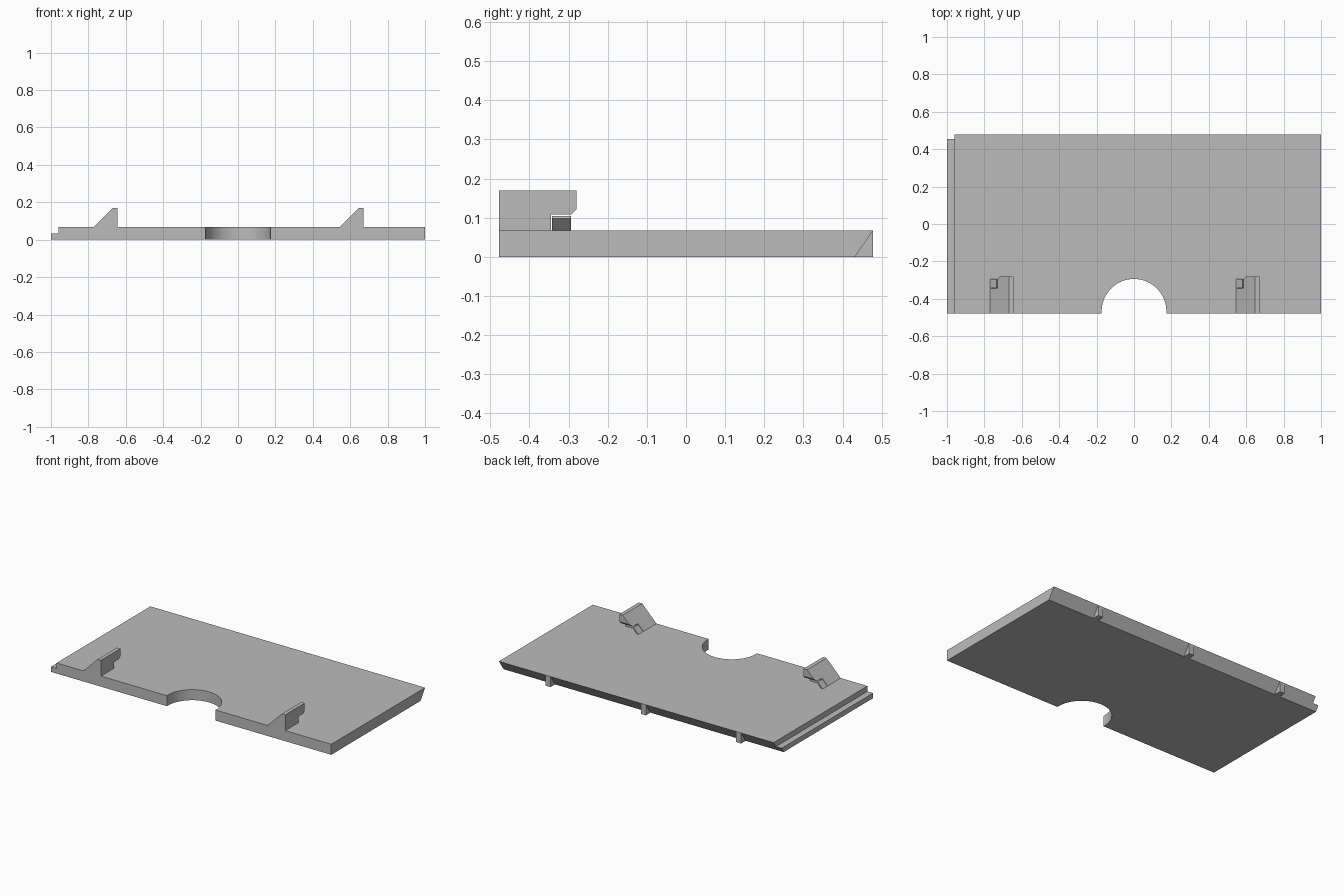
import bpy
import bmesh
import math
from mathutils import Vector

cube = bpy.data.objects.get("Cube")
if cube:
    bpy.data.objects.remove(cube, do_unlink=True)

grey = bpy.data.materials.new("plain_grey")
grey.use_nodes = True
GREY = (0.5, 0.5, 0.5, 1)
grey.diffuse_color = GREY
grey.node_tree.nodes["Principled BSDF"].inputs["Base Color"].default_value = GREY

FRONT, BACK, THICK, LIP = -0.478, 0.478, 0.068, 0.033
BEVEL = 0.046  # how far the back edge is undercut at the bottom


def prism(name, points, offset):
    """Solid made by pushing a flat 3D outline along an offset vector."""
    bm = bmesh.new()
    face = bm.faces.new([bm.verts.new(p) for p in points])
    moved = bmesh.ops.extrude_face_region(bm, geom=[face])["geom"]
    verts = [v for v in moved if isinstance(v, bmesh.types.BMVert)]
    bmesh.ops.translate(bm, vec=Vector(offset), verts=verts)
    bmesh.ops.recalc_face_normals(bm, faces=bm.faces)
    mesh = bpy.data.meshes.new(name)
    bm.to_mesh(mesh)
    bm.free()
    obj = bpy.data.objects.new(name, mesh)
    bpy.context.collection.objects.link(obj)
    mesh.materials.append(grey)
    return obj


def cut(target, cutter):
    mod = target.modifiers.new("cut", "BOOLEAN")
    mod.operation = "DIFFERENCE"
    mod.solver = "EXACT"
    mod.object = cutter
    cutter.hide_render = True
    cutter.hide_set(True)


def back_at(z):
    return BACK - BEVEL * (1 - z / THICK)


# Plate with an undercut back edge, and the thin lip at one end
def slab(name, x0, x1, top):
    side = [(x0, FRONT, 0), (x0, back_at(0), 0), (x0, back_at(top), top), (x0, FRONT, top)]
    return prism(name, side, (x1 - x0, 0, 0))


plate = slab("plate", -0.96, 1, THICK)
slab("end_lip", -1, -0.96, LIP)

# Round finger notch in the front edge
R, CY = 0.173, -0.467
arc = [(R * math.cos(math.pi * i / 32), CY + R * math.sin(math.pi * i / 32), -0.1)
       for i in range(33)]
notch = prism("notch_cutter", [(R, -0.6, -0.1)] + arc + [(-R, -0.6, -0.1)], (0, 0, 0.3))
cut(plate, notch)

# Small ribs under the slanted back edge
for i, x in enumerate((-0.71, -0.03, 0.65)):
    tri = [(x - 0.018, back_at(0), 0), (x - 0.018, BACK, 0), (x - 0.018, BACK, THICK)]
    prism(f"back_rib_{i + 1}", tri, (0.036, 0, 0))

# Sloped hooks with an undercut nose, each with a thin sloping tab
TOP, UNDER = 0.17, 0.108
for name, x in (("right", -0.77), ("left", 0.545)):
    wedge = [(x, FRONT, THICK), (x + 0.102, FRONT, TOP),
             (x + 0.127, FRONT, TOP), (x + 0.127, FRONT, THICK)]
    hook = prism(f"{name}_hook", wedge, (0, 0.198, 0))
    gap = [(x - 0.05, -0.345, 0.03), (x - 0.05, -0.345, UNDER), (x - 0.05, -0.294, UNDER),
           (x - 0.05, -0.279, 0.123), (x - 0.05, -0.2, 0.123), (x - 0.05, -0.2, 0.03)]
    cut(hook, prism(f"{name}_hook_cutter", gap, (0.25, 0, 0)))
    tab = [(x, -0.342, THICK), (x + 0.036, -0.342, 0.104),
           (x + 0.042, -0.342, 0.098), (x + 0.012, -0.342, THICK)]
    prism(f"{name}_tab", tab, (0, 0.048, 0))

# Soft shading around the notch, flat elsewhere
bpy.ops.object.select_all(action="DESELECT")
plate.select_set(True)
bpy.context.view_layer.objects.active = plate
bpy.ops.object.shade_smooth_by_angle(angle=math.radians(30))
